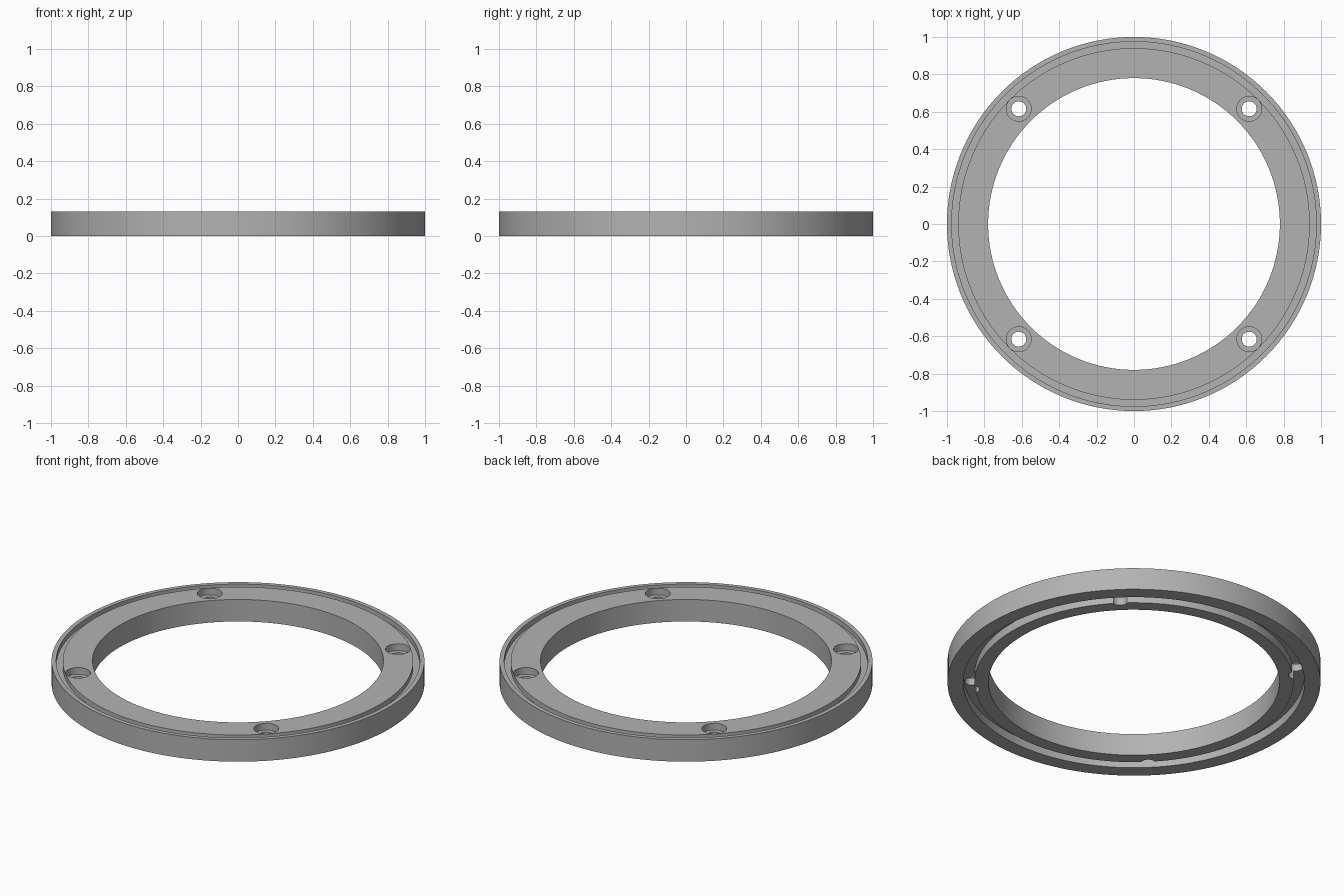
import bpy, bmesh, math
from mathutils import Matrix, Vector

cube = bpy.data.objects.get("Cube")
if cube:
    bpy.data.objects.remove(cube)

HEIGHT = 0.13

# Plain grey plastic
grey = bpy.data.materials.new("grey")
grey.use_nodes = True
colour = (0.45, 0.45, 0.45, 1)
grey.diffuse_color = colour
grey.node_tree.nodes["Principled BSDF"].inputs["Base Color"].default_value = colour


def lathe(bm, profile, steps, centre=(0, 0, 0), closed=True):
    """Spin a radius/height profile into a solid around a vertical axis."""
    rings = []
    for i in range(steps):
        turn = Matrix.Translation(centre) @ Matrix.Rotation(math.tau * i / steps, 4, 'Z')
        rings.append([bm.verts.new(turn @ Vector((r, 0, z))) for r, z in profile])
    count = len(profile)
    for i in range(steps):
        a, b = rings[i], rings[(i + 1) % steps]
        for j in range(count if closed else count - 1):
            k = (j + 1) % count
            bm.faces.new((a[j], b[j], b[k], a[k]))
    if not closed:
        bm.faces.new([ring[0] for ring in rings])
        bm.faces.new([ring[-1] for ring in rings])


def make_object(name, bm):
    bmesh.ops.recalc_face_normals(bm, faces=bm.faces)
    mesh = bpy.data.meshes.new(name)
    bm.to_mesh(mesh)
    bm.free()
    mesh.materials.append(grey)
    obj = bpy.data.objects.new(name, mesh)
    bpy.context.collection.objects.link(obj)
    return obj


# Ring section with a narrow groove on top and a wider one underneath
top_floor = HEIGHT - 0.03
channel_roof = 0.05
section = [
    (0.78, 0), (0.855, 0), (0.855, channel_roof), (0.915, channel_roof), (0.915, 0),
    (1, 0), (1, HEIGHT), (0.975, HEIGHT), (0.975, top_floor),
    (0.94, top_floor), (0.94, HEIGHT), (0.78, HEIGHT),
]
bm = bmesh.new()
lathe(bm, section, 128)
ring = make_object("mounting_ring", bm)

# Four counterbored screw holes on the diagonals
bore_floor = HEIGHT - 0.04
bore = [(0.04, -0.05), (0.04, bore_floor), (0.067, bore_floor), (0.067, HEIGHT + 0.05)]
bm = bmesh.new()
for sx in (-1, 1):
    for sy in (-1, 1):
        lathe(bm, bore, 32, (0.616 * sx, 0.616 * sy, 0), closed=False)
cutter = make_object("screw_hole_cutter", bm)
cutter.hide_render = True

cut = ring.modifiers.new("screw_holes", 'BOOLEAN')
cut.operation = 'DIFFERENCE'
cut.solver = 'EXACT'
cut.object = cutter

bpy.ops.object.select_all(action='DESELECT')
ring.select_set(True)
bpy.context.view_layer.objects.active = ring
bpy.ops.object.modifier_apply(modifier=cut.name)
bpy.data.objects.remove(cutter)
bpy.ops.object.shade_smooth_by_angle(angle=math.radians(30))
